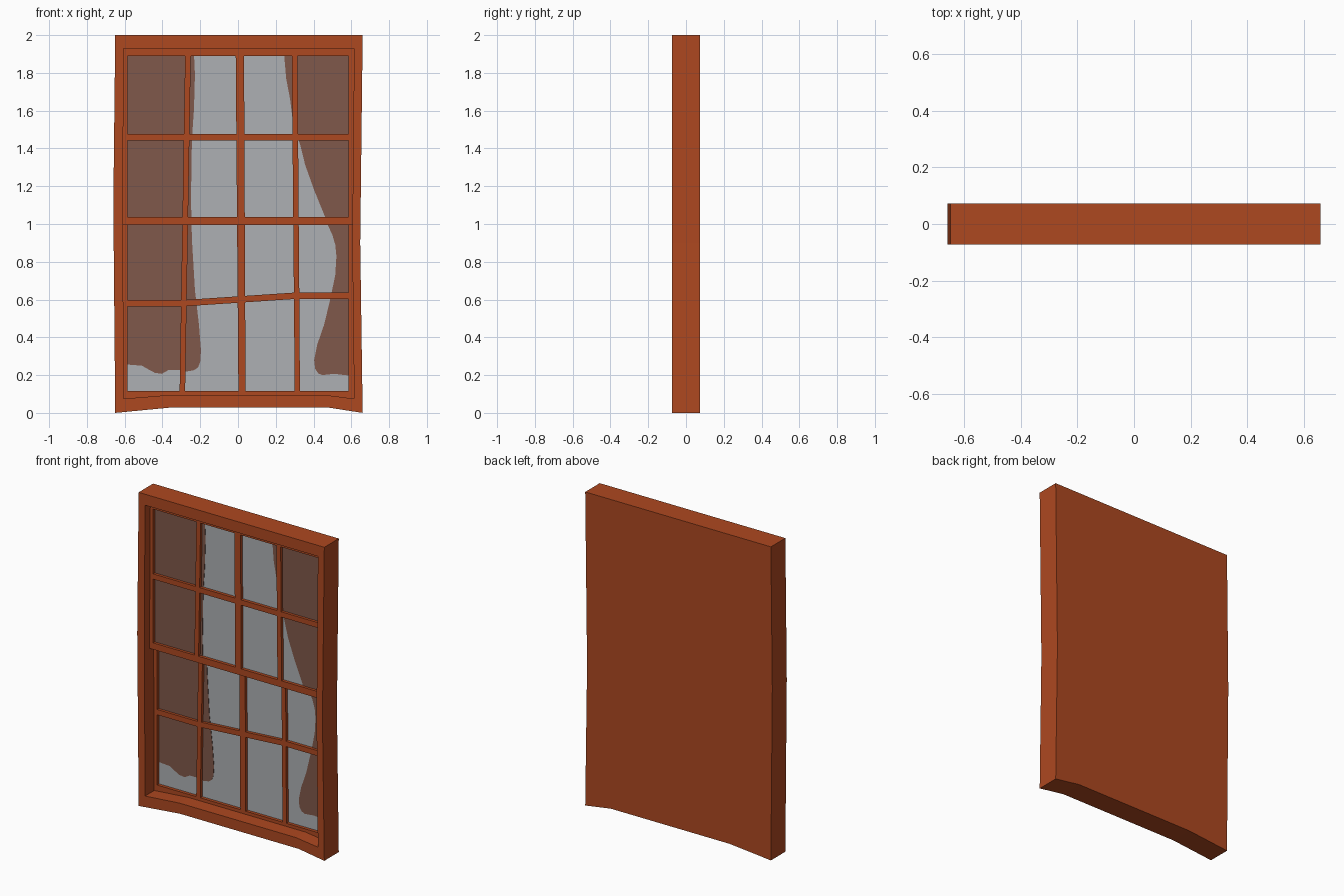
import bpy, bmesh

if "Cube" in bpy.data.objects:
    bpy.data.objects.remove(bpy.data.objects["Cube"])


def material(name, rgb):
    m = bpy.data.materials.new(name)
    m.diffuse_color = (*rgb, 1)
    m.use_nodes = True
    m.node_tree.nodes["Principled BSDF"].inputs["Base Color"].default_value = m.diffuse_color
    return m


WOOD = material("orange_wood", (0.423, 0.065, 0.0144))
GLASS = material("grey_glass", (0.423, 0.434, 0.451))
CLOTH = material("brown_curtain", (0.216, 0.098, 0.069))


def finish(name, bm, mats):
    bmesh.ops.recalc_face_normals(bm, faces=bm.faces[:])
    me = bpy.data.meshes.new(name)
    bm.to_mesh(me)
    bm.free()
    for m in mats:
        me.materials.append(m)
    ob = bpy.data.objects.new(name, me)
    bpy.context.collection.objects.link(ob)
    return ob


def loop(bm, pts, y):
    return [bm.verts.new((x, y, z)) for x, z in pts]


def bridge(bm, a, b):
    n = len(a)
    for i in range(n):
        j = (i + 1) % n
        bm.faces.new((a[i], a[j], b[j], b[i]))


# Crooked outer frame: a slab with a recess open to the front
OUTER = [(-.65, 0), (-.36, .028), (.48, .028), (.66, 0),
         (.647, .9), (.66, 2), (-.65, 2), (-.66, 1.1)]
INNER = [(-.605, .075), (-.36, .095), (.46, .095), (.615, .075),
         (.605, .9), (.615, 1.93), (-.605, 1.93), (-.61, 1.1)]
bm = bmesh.new()
rings = [loop(bm, p, y) for p, y in
         ((OUTER, .073), (OUTER, -.073), (INNER, -.073), (INNER, .06))]
bm.faces.new(rings[0])
for a, b in zip(rings, rings[1:]):
    bridge(bm, a, b)
bm.faces.new(rings[-1])
finish("window_frame", bm, [WOOD])

# Upright lines of the sash bars: x at the top and x at the bottom
UPRIGHTS = [(-.63, -.63), (-.585, -.585), (-.28, -.309), (-.25, -.28), (-.012, .002),
            (.032, .04), (.285, .3), (.315, .328), (.585, .585), (.63, .63)]


def sash(name, front, levels, tilt):
    """Grid of bars; cells with odd column and row are recessed panes."""
    bm = bmesh.new()
    nc, nr = len(UPRIGHTS), len(levels)
    grid = []
    for r, z in enumerate(levels):
        row = []
        for top, bottom in UPRIGHTS:
            t = (z - .115) / 1.775
            x = bottom + (top - bottom) * t
            lift = tilt * min(1, max(0, (x + .3) / .6)) if r in (2, 3) else 0
            row.append(bm.verts.new((x, front, z + lift)))
        grid.append(row)
    for r in range(nr - 1):
        for c in range(nc - 1):
            q = [grid[r][c], grid[r][c + 1], grid[r + 1][c + 1], grid[r + 1][c]]
            if r % 2 and c % 2:
                deep = [bm.verts.new((v.co.x, front + .02, v.co.z)) for v in q]
                bridge(bm, q, deep)
                bm.faces.new(deep).material_index = 1
            else:
                bm.faces.new(q)
    # Outer edges and back
    rim = (grid[0] + [row[-1] for row in grid[1:]] + grid[-1][-2::-1]
           + [row[0] for row in grid[-2:0:-1]])
    back = [bm.verts.new((v.co.x, .062, v.co.z)) for v in rim]
    bridge(bm, rim, back)
    bm.faces.new(back)
    finish(name, bm, [WOOD, GLASS])


sash("upper_sash", -.02, [.995, 1.037, 1.443, 1.477, 1.89, 1.95], 0)
sash("lower_sash", .02, [.05, .115, .563, .597, 1.0, 1.03], .04)


# Curtains: thin plates lying on the panes
def curtain(name, y, pts):
    bm = bmesh.new()
    a, b = loop(bm, pts, y - .003), loop(bm, pts, y - .0005)
    bm.faces.new(a)
    bm.faces.new(b)
    bridge(bm, a, b)
    finish(name, bm, [CLOTH])


curtain("left_curtain_upper", 0, [
    (-.6, 1.02), (-.6, 1.9), (-.233, 1.9), (-.228, 1.79), (-.233, 1.61),
    (-.244, 1.45), (-.249, 1.13), (-.246, 1.02)])
curtain("left_curtain_lower", .04, [
    (-.6, 1.01), (-.246, 1.01), (-.244, .92), (-.228, .65), (-.207, .47),
    (-.196, .33), (-.2, .27), (-.212, .24), (-.233, .226), (-.286, .217),
    (-.302, .228), (-.366, .228), (-.403, .207), (-.44, .212), (-.47, .228),
    (-.509, .25), (-.6, .257)])
curtain("right_curtain_upper", 0, [
    (.6, 1.02), (.6, 1.9), (.244, 1.9), (.255, 1.77), (.276, 1.66), (.292, 1.53),
    (.329, 1.42), (.355, 1.315), (.403, 1.18), (.456, 1.05), (.468, 1.02)])
curtain("right_curtain_lower", .04, [
    (.6, 1.01), (.468, 1.01), (.499, .944), (.515, .89), (.521, .83), (.515, .73),
    (.488, .6), (.456, .467), (.419, .36), (.403, .28), (.408, .235), (.424, .21),
    (.446, .2), (.51, .207), (.6, .196)])
